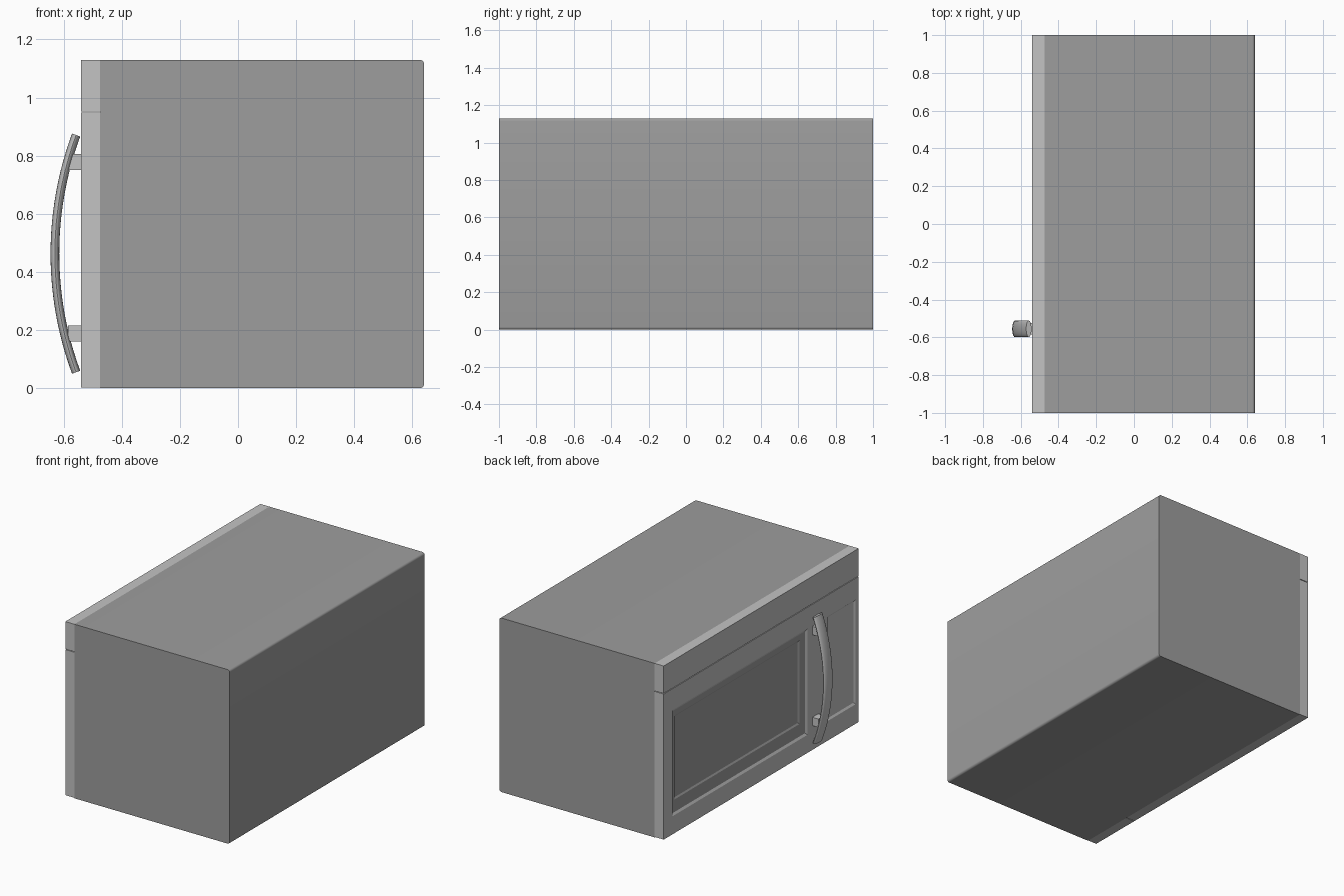
import bpy, bmesh, math

old = bpy.data.objects.get("Cube")
if old:
    bpy.data.objects.remove(old, do_unlink=True)


def material(name, v):
    m = bpy.data.materials.new(name)
    m.use_nodes = True
    m.diffuse_color = (v, v, v, 1)
    m.node_tree.nodes["Principled BSDF"].inputs["Base Color"].default_value = (v, v, v, 1)
    return m


DARK = material("dark grey", 0.34)
LIGHT = material("light grey", 0.55)


def finish(name, bm, mats):
    bmesh.ops.recalc_face_normals(bm, faces=bm.faces)
    me = bpy.data.meshes.new(name)
    bm.to_mesh(me)
    bm.free()
    for m in mats:
        me.materials.append(m)
    ob = bpy.data.objects.new(name, me)
    bpy.context.collection.objects.link(ob)
    return ob


def loft(name, rings, mats, dark_from=99):
    """Bridge a list of point rings and cap both ends; later bands take the second material."""
    bm = bmesh.new()
    loops = [[bm.verts.new(p) for p in r] for r in rings]
    n = len(loops[0])
    bm.faces.new(loops[0])
    for i, (a, b) in enumerate(zip(loops, loops[1:])):
        for k in range(n):
            f = bm.faces.new((a[k], a[(k + 1) % n], b[(k + 1) % n], b[k]))
            f.material_index = int(i >= dark_from)
    cap = bm.faces.new(loops[-1])
    cap.material_index = int(len(loops) - 1 >= dark_from)
    return finish(name, bm, mats)


def rect(x, y0, y1, z0, z1, inset=0.0):
    y0, y1, z0, z1 = y0 + inset, y1 - inset, z0 + inset, z1 - inset
    return [(x, y0, z0), (x, y1, z0), (x, y1, z1), (x, y0, z1)]


def smooth(ob, angle=35):
    bpy.ops.object.select_all(action='DESELECT')
    ob.select_set(True)
    bpy.context.view_layer.objects.active = ob
    bpy.ops.object.shade_smooth_by_angle(angle=math.radians(angle))


# Cabinet: side profile with rounded rear edges, swept along the width
FRONT, SEAM, REAR, TOP, R = -0.54, -0.475, 0.64, 1.13, 0.015
profile = [(SEAM, 0.0)]
for cz, a0 in ((R, -90), (TOP - R, 0)):
    for i in range(6):
        a = math.radians(a0 + 18 * i)
        profile.append((REAR - R + R * math.cos(a), cz + R * math.sin(a)))
profile.append((SEAM, TOP))
cabinet = loft("cabinet", [[(x, y, z) for x, z in profile] for y in (-1, 1)], [DARK])
smooth(cabinet)

# Top vent fascia
SPLIT_Z, SPLIT_Y, GAP = 0.95, -0.64, 0.002
loft("top_fascia", [rect(SEAM, -1, 1, SPLIT_Z + GAP, TOP),
                    rect(FRONT, -1, 1, SPLIT_Z + GAP, TOP)], [LIGHT])

# Door with recessed dark frame and deeper window
door = (SPLIT_Y + GAP, 1, 0.003, SPLIT_Z - GAP)
frame = (-0.475, 0.91, 0.12, 0.81)
window = (-0.405, 0.88, 0.215, 0.76)
loft("door", [rect(SEAM, *door), rect(FRONT, *door),
              rect(FRONT, *frame), rect(FRONT + 0.008, *frame, 0.014),
              rect(FRONT + 0.008, *window), rect(FRONT + 0.014, *window, 0.010)],
     [LIGHT, DARK], dark_from=3)

# Control panel with a shallow recessed keypad area
panel = (-1, SPLIT_Y - GAP, 0.003, SPLIT_Z - GAP)
keypad = (-0.97, -0.68, 0.13, 0.81)
loft("control_panel", [rect(SEAM, *panel), rect(FRONT, *panel),
                       rect(FRONT, *keypad), rect(FRONT + 0.008, *keypad, 0.012)], [LIGHT])

# Bowed handle: elliptical section swept along a circular arc
HY, HZ, HALF, SAG = -0.555, 0.463, 0.408, 0.073
radius = (HALF ** 2 + SAG ** 2) / (2 * SAG)
spread = math.asin(HALF / radius)
centre_x = -0.63 + radius
rings = []
for i in range(25):
    t = spread * (2 * i / 24 - 1)
    ring = []
    for k in range(20):
        a = 2 * math.pi * k / 20
        r = radius + 0.015 * math.cos(a)
        ring.append((centre_x - r * math.cos(t), HY + 0.044 * math.sin(a), HZ + r * math.sin(t)))
    rings.append(ring)
smooth(loft("handle", rings, [LIGHT]))

# Handle mounts
for name, z in (("lower_handle_mount", 0.188), ("upper_handle_mount", 0.778)):
    box = (HY - 0.03, HY + 0.03, z - 0.027, z + 0.027)
    loft(name, [rect(FRONT + 0.005, *box), rect(-0.585, *box)], [LIGHT])
